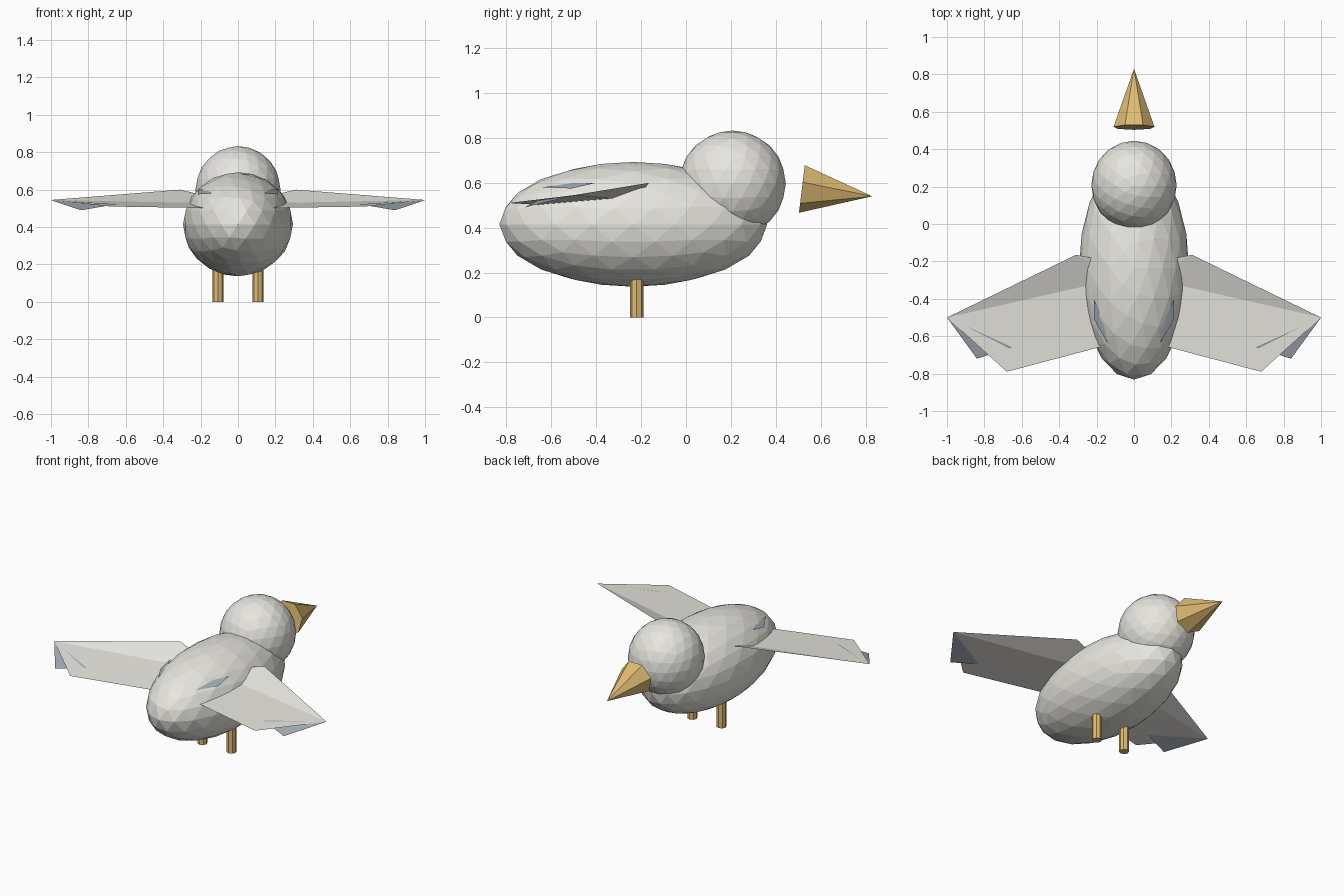
import bpy
import math
from mathutils import Vector

if "Cube" in bpy.data.objects:
    bpy.data.objects.remove(bpy.data.objects["Cube"])


def material(name, rgb):
    m = bpy.data.materials.new(name)
    m.diffuse_color = (*rgb, 1)
    m.use_nodes = True
    m.node_tree.nodes["Principled BSDF"].inputs["Base Color"].default_value = m.diffuse_color
    return m


plumage = material("plumage", (0.80, 0.79, 0.74))
horn = material("horn", (0.74, 0.50, 0.17))
slate = material("slate", (0.36, 0.41, 0.46))


def finish(name, mat):
    ob = bpy.context.object
    ob.name = name
    ob.data.materials.append(mat)
    return ob


def ball(name, loc, radii):
    bpy.ops.mesh.primitive_ico_sphere_add(subdivisions=3, radius=1, location=loc)
    finish(name, plumage).scale = radii


def sheet(name, points, faces, side, mat):
    """Thin flat-faced sheet; side = -1 makes the mirrored copy."""
    me = bpy.data.meshes.new(name)
    verts = [(side * x, y, z) for x, y, z in points]
    me.from_pydata(verts, [], [f if side > 0 else f[::-1] for f in faces])
    me.materials.append(mat)
    bpy.context.collection.objects.link(bpy.data.objects.new(name, me))


# Body and head
ball("body", (0, -0.235, 0.415), (0.294, 0.597, 0.278))
ball("head", (0, 0.207, 0.597), (0.228, 0.238, 0.236))

# Beak: seven-sided cone, corner at the bottom, tipped slightly down
base, tip = Vector((0, 0.517, 0.578)), Vector((0, 0.83, 0.54))
axis = tip - base
bpy.ops.mesh.primitive_cone_add(vertices=7, radius1=0.112, radius2=0, depth=axis.length,
                                location=(base + tip) / 2)
beak = finish("beak", horn)
beak.rotation_euler = (-math.pi / 2 - math.atan2(-axis.z, axis.y), 0, 0)

# Wing outline: leading corner, tip, trailing corner, then three points inside the body
wing = [(0.31, -0.165, 0.60), (1.0, -0.5, 0.545), (0.68, -0.79, 0.51),
        (0.05, -0.623, 0.50), (0.10, -0.295, 0.527), (0.12, -0.20, 0.555)]
wing_faces = [(0, 5, 4), (0, 4, 1), (1, 4, 3, 2)]
# Dark feather below each wing tip, and dark sliver on the back
tip_feather = [(1.0, -0.5, 0.544), (0.65, -0.66, 0.522), (0.84, -0.72, 0.49)]
back_feather = [(0.215, -0.40, 0.60), (0.17, -0.50, 0.60),
                (0.14, -0.64, 0.58), (0.213, -0.51, 0.575)]

for side, label in ((1, "right"), (-1, "left")):
    sheet("wing_" + label, wing, wing_faces, side, plumage)
    sheet("tip_feather_" + label, tip_feather, [(0, 1, 2)], side, slate)
    sheet("back_feather_" + label, back_feather, [(0, 1, 2, 3)], side, slate)
    # Legs
    bpy.ops.mesh.primitive_cylinder_add(vertices=8, radius=0.03, depth=0.22,
                                        location=(side * 0.107, -0.22, 0.11))
    finish("leg_" + label, horn)
